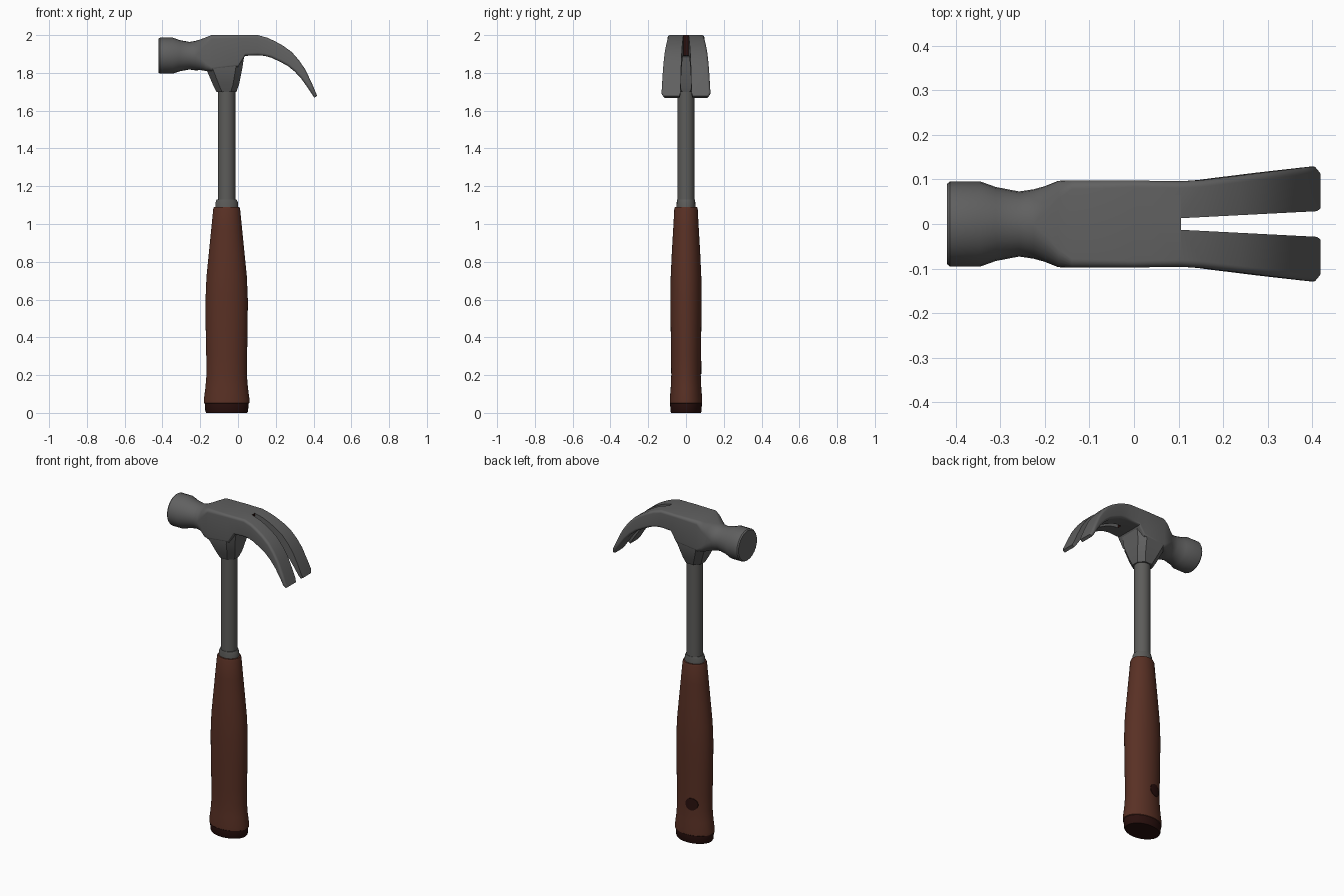
import bpy, bmesh, math

if "Cube" in bpy.data.objects:
    bpy.data.objects.remove(bpy.data.objects["Cube"])

AXIS = -0.06  # x position of the handle axis


def material(name, rgb):
    m = bpy.data.materials.new(name)
    m.diffuse_color = (*rgb, 1)
    m.use_nodes = True
    m.node_tree.nodes["Principled BSDF"].inputs["Base Color"].default_value = m.diffuse_color
    return m


STEEL = material("head steel", (0.118, 0.118, 0.118))
SHAFT = material("shaft steel", (0.108, 0.107, 0.102))
BROWN = material("brown grip", (0.100, 0.030, 0.018))
DARK = material("dark brown", (0.022, 0.005, 0.004))


def finish(name, bm, mats, angle=35):
    bmesh.ops.remove_doubles(bm, verts=bm.verts, dist=1e-5)
    bmesh.ops.recalc_face_normals(bm, faces=bm.faces)
    me = bpy.data.meshes.new(name)
    bm.to_mesh(me)
    bm.free()
    for m in mats:
        me.materials.append(m)
    ob = bpy.data.objects.new(name, me)
    bpy.context.collection.objects.link(ob)
    bpy.ops.object.select_all(action='DESELECT')
    bpy.context.view_layer.objects.active = ob
    ob.select_set(True)
    bpy.ops.object.shade_smooth_by_angle(angle=math.radians(angle))
    return ob


def loft(name, rings, mat, angle=35):
    """Skin closed rings of points and cap both ends."""
    bm = bmesh.new()
    vs = [[bm.verts.new(p) for p in ring] for ring in rings]
    n = len(vs[0])
    for a, b in zip(vs, vs[1:]):
        for i in range(n):
            j = (i + 1) % n
            bm.faces.new((a[i], a[j], b[j], b[i]))
    bm.faces.new(vs[0])
    bm.faces.new(vs[-1])
    return finish(name, bm, [mat], angle)


def ellipse(z, rx, ry, n=40):
    return [(AXIS + rx * math.cos(2 * math.pi * i / n),
             ry * math.sin(2 * math.pi * i / n), z) for i in range(n)]


def turned(name, stations, mat):
    return loft(name, [ellipse(*s) for s in stations], mat)


# handle: end cap, grip, collar and shaft
turned("end_cap", [(0, .108, .078), (.008, .113, .082), (.045, .116, .084), (.06, .116, .084)], DARK)
turned("grip", [(.048, .114, .082), (.052, .121, .086), (.07, .121, .086), (.13, .113, .081),
                (.2, .107, .078), (.3, .108, .079), (.45, .111, .081), (.6, .112, .083),
                (.72, .107, .081), (.85, .094, .075), (.97, .082, .068), (1.08, .071, .062),
                (1.09, .067, .058)], BROWN)
turned("collar", [(1.08, .06, .05), (1.115, .059, .049), (1.13, .052, .047)], SHAFT)
turned("shaft", [(1.1, .046, .045), (1.75, .046, .045)], SHAFT)

# dark round spot wrapped on the back of the grip
bm = bmesh.new()
bmesh.ops.create_grid(bm, x_segments=8, y_segments=8, size=1)
for v in bm.verts:
    u, w = v.co.x, v.co.y
    dx = -0.03 + 0.037 * u * math.sqrt(1 - w * w / 2)
    dz = 0.037 * w * math.sqrt(1 - u * u / 2)
    v.co = (AXIS + dx, 0.0815 * math.sqrt(1 - (dx / 0.110) ** 2), 0.24 + dz)
top = list(bm.faces)
ext = bmesh.ops.extrude_face_region(bm, geom=top, use_keep_orig=True)
for g in ext["geom"]:
    if isinstance(g, bmesh.types.BMVert):
        g.co.y -= 0.008
finish("grip_spot", bm, [DARK])


# head: half loft from striking face through body to split claw, mirrored in y
def half_section(top, bottom, w, r, yin):
    """Inner top, rounded outer corners, inner bottom."""
    h = math.dist(top, bottom)
    r = min(r, h / 2)
    pts = [(yin, 0)]
    for k in range(7):
        a = math.pi / 2 * k / 6
        pts.append((w - r + r * math.sin(a), r - r * math.cos(a)))
    pts += [(y, h - d) for y, d in reversed(pts)]
    return [(top[0] + (bottom[0] - top[0]) * d / h, y,
             top[1] + (bottom[1] - top[1]) * d / h) for y, d in pts]


stations = []
for x, r in [(-.42, .09), (-.413, .0955), (-.345, .0955), (-.31, .083), (-.258, .073), (-.225, .078)]:
    stations.append(((x, 1.891 + r), (x, 1.891 - r), r, r, 0))      # round poll
stations += [((-.20, 1.977), (-.20, 1.815), .085, .06, 0),          # body
             ((-.17, 1.988), (-.17, 1.81), .097, .04, 0),
             ((-.14, 2.0), (-.14, 1.81), .098, .02, 0),
             ((0, 2.0), (0, 1.83), .098, .015, 0),
             ((.04, 2.0), (.037, 1.89), .097, .015, 0),
             ((.105, 2.0), (.105, 1.893), .096, .015, 0)]
claw = [((.105, 2.0), (.105, 1.893)), ((.155, 1.986), (.14, 1.89)), ((.195, 1.968), (.175, 1.881)),
        ((.24, 1.943), (.22, 1.86)), ((.285, 1.91), (.262, 1.838)), ((.322, 1.868), (.30, 1.807)),
        ((.355, 1.82), (.335, 1.769)), ((.388, 1.752), (.367, 1.724)), ((.411, 1.698), (.393, 1.685)),
        ((.419, 1.678), (.404, 1.668))]
for t, b in claw:
    f = (t[0] - .105) / .31
    tip = .012 if t[0] > .415 else 0
    w = .096 + .034 * max(0, f * 1.1 - .1)
    stations.append((t, b, w - tip, .015, .013 + .016 * f + tip / 2))

bm = bmesh.new()
rings = [[bm.verts.new(p) for p in half_section(*s)] for s in stations]
for s, t, a, b in zip(stations, stations[1:], rings, rings[1:]):
    slot_end = s[0] == t[0]
    if not slot_end:
        for i in range(len(a) - 1):
            bm.faces.new((a[i], a[i + 1], b[i + 1], b[i]))
    if t[4] > 0:  # slot walls, with the dark end of the slot
        f = bm.faces.new((a[-1], a[0], b[0], b[-1]))
        f.material_index = int(slot_end)
bm.faces.new(rings[0])
bm.faces.new(rings[-1])
head = finish("head", bm, [STEEL, DARK])
mod = head.modifiers.new("mirror", 'MIRROR')
mod.use_axis = (False, True, False)


# socket: chamfered block tapering from the head down to the shaft
def octagon(z, x0, x1, hy, c):
    return [(x0 + c, -hy, z), (x1 - c, -hy, z), (x1, c - hy, z), (x1, hy - c, z),
            (x1 - c, hy, z), (x0 + c, hy, z), (x0, hy - c, z), (x0, c - hy, z)]


loft("head_socket", [octagon(1.70, -.115, -.008, .052, .03), octagon(1.74, -.134, .006, .068, .032),
                     octagon(1.82, -.168, .022, .096, .035), octagon(1.91, -.166, .036, .0965, .03)],
     STEEL, 25)
